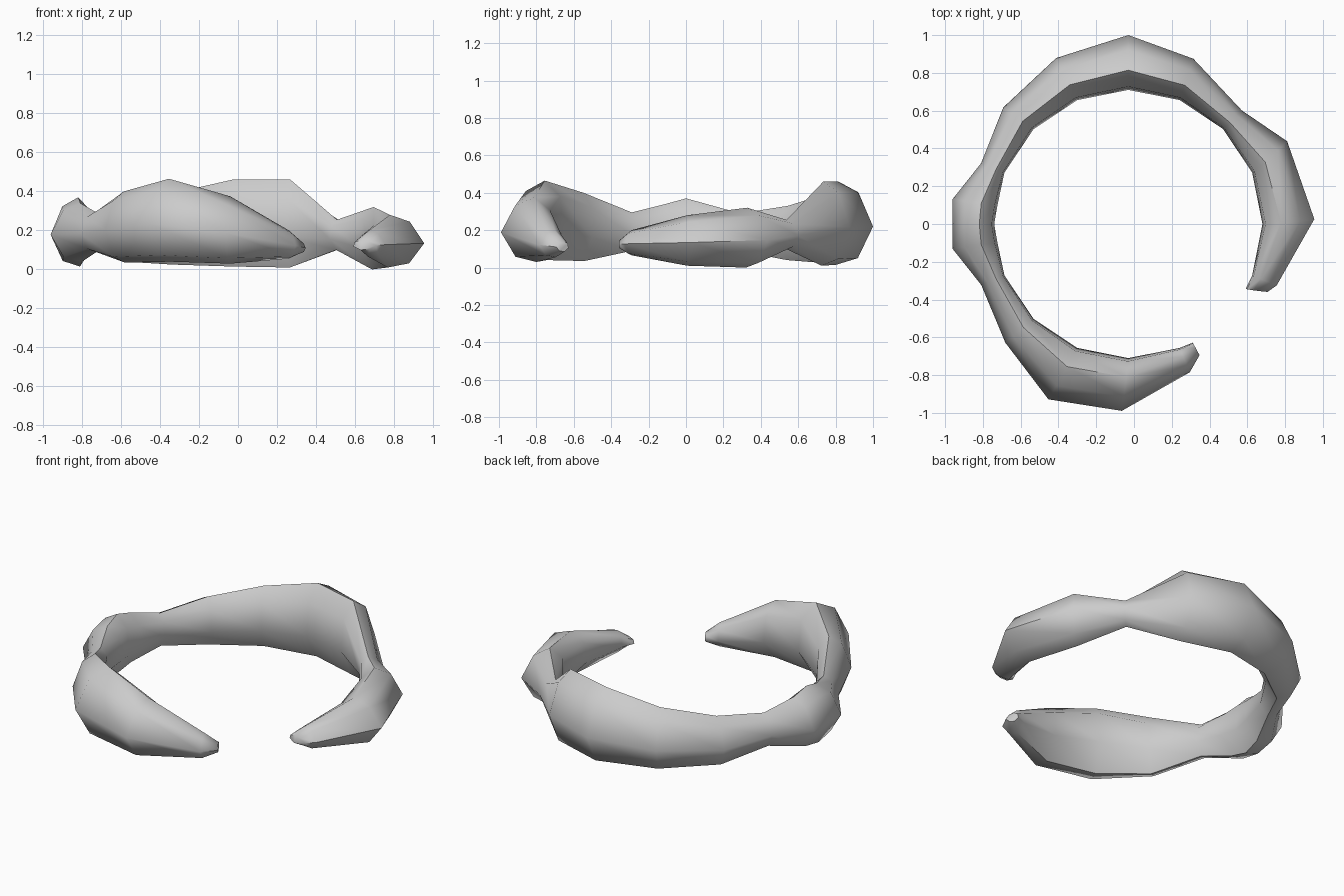
import bpy, bmesh
from math import radians, cos, sin

if "Cube" in bpy.data.objects:
    bpy.data.objects.remove(bpy.data.objects["Cube"])

CX = -0.03  # ring centre in x

# Stations round the ring: angle, outer skew, inner radius, outer radius, bottom z, top z
STATIONS = [
    (-29, 3, .71, .82, .10, .15), (-22.5, 0, .71, .85, .065, .20),
    (0, 1.5, .71, .985, .01, .28), (22.5, 5, .71, .948, .0, .32),
    (45, 0, .71, .85, .10, .255), (67.5, 1, .71, .94, .01, .46),
    (90, 0, .71, 1.0, .015, .46), (112.5, 1, .71, .958, .025, .39),
    (135, 2, .71, .905, .04, .33), (157.5, 0, .71, .843, .09, .29),
    (172, 0, .70, .94, .04, .34), (180, 0, .71, .93, .015, .37),
    (188, 0, .70, .94, .04, .34), (202.5, 0, .71, .843, .09, .295),
    (225, -1, .71, .905, .035, .40), (247.5, -2, .71, 1.02, .04, .465),
    (270, -2, .71, .99, .03, .375), (292.5, 0, .71, .85, .055, .20),
    (298.5, 0, .715, .79, .085, .14),
]
# Cross-section: across from inner to outer, and up from bottom to top
SECTION = [(0, .35), (.06, .8), (.36, 1), (.73, .87), (1, .46), (.72, .08), (.32, 0)]


def ring_band():
    # Loft the cross-section through the stations and cap both tips
    bm = bmesh.new()
    rings = []
    for ang, skew, ri, ro, zb, zt in STATIONS:
        loop = []
        for u, v in SECTION:
            a, r = radians(ang + skew * u), ri + (ro - ri) * u
            loop.append(bm.verts.new((CX + r * cos(a), r * sin(a), zb + (zt - zb) * v)))
        rings.append(loop)
    n = len(SECTION)
    for a, b in zip(rings, rings[1:]):
        for i in range(n):
            j = (i + 1) % n
            bm.faces.new((a[i], a[j], b[j], b[i]))
    bm.faces.new(rings[0])
    bm.faces.new(rings[-1])
    bmesh.ops.recalc_face_normals(bm, faces=bm.faces)
    mesh = bpy.data.meshes.new("open_ring_band")
    bm.to_mesh(mesh)
    bm.free()
    obj = bpy.data.objects.new("open_ring_band", mesh)
    bpy.context.collection.objects.link(obj)
    return obj


band = ring_band()
bpy.context.view_layer.objects.active = band
band.select_set(True)
bpy.ops.object.shade_smooth_by_angle(angle=radians(60))
